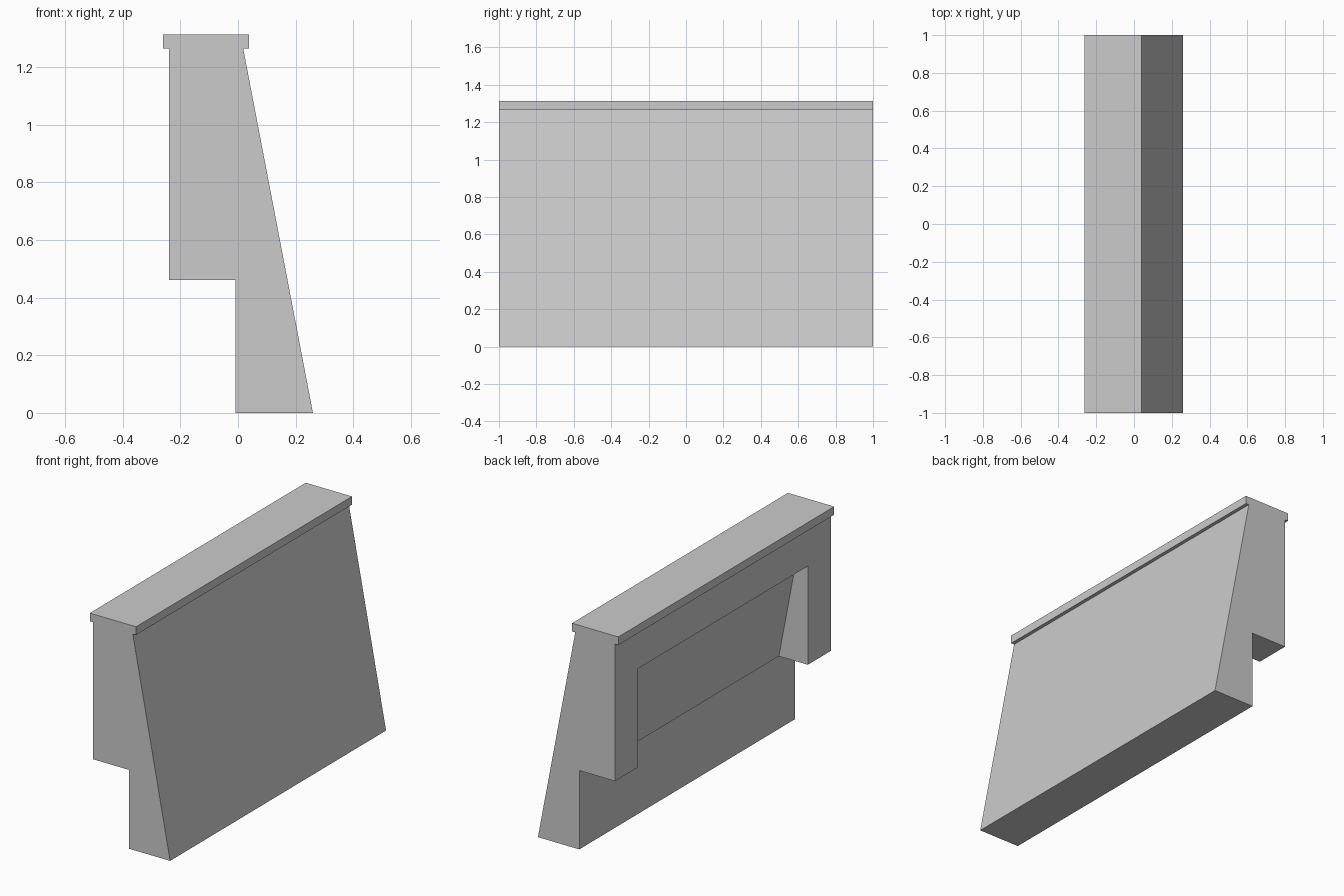
import bpy
import bmesh

if "Cube" in bpy.data.objects:
    bpy.data.objects.remove(bpy.data.objects["Cube"])


def prism(name, profile, half_length):
    """Extrude an (x, z) profile along y, centred on y = 0."""
    bm = bmesh.new()
    face = bm.faces.new([bm.verts.new((x, -half_length, z)) for x, z in profile])
    ext = bmesh.ops.extrude_face_region(bm, geom=[face])
    verts = [v for v in ext["geom"] if isinstance(v, bmesh.types.BMVert)]
    bmesh.ops.translate(bm, verts=verts, vec=(0, 2 * half_length, 0))
    bmesh.ops.recalc_face_normals(bm, faces=bm.faces)
    mesh = bpy.data.meshes.new(name)
    bm.to_mesh(mesh)
    bm.free()
    obj = bpy.data.objects.new(name, mesh)
    bpy.context.collection.objects.link(obj)
    return obj


# Wall section: battered face, stepped back and overhanging cap
wall = prism("parapet_wall", [
    (-0.008, 0), (0.26, 0), (0.018, 1.265), (0.039, 1.265), (0.039, 1.313),
    (-0.261, 1.313), (-0.261, 1.265), (-0.24, 1.265), (-0.24, 0.462), (-0.008, 0.462),
], 1.0)

# Recess in the back, open below, its wall parallel to the battered face
recess = prism("recess_cutter", [
    (-0.30, 0.44), (-0.048, 0.44), (-0.162, 1.04), (-0.30, 1.04),
], 0.786)
recess.hide_render = True

cut = wall.modifiers.new("recess", 'BOOLEAN')
cut.operation = 'DIFFERENCE'
cut.solver = 'EXACT'
cut.object = recess
bpy.context.view_layer.objects.active = wall
bpy.ops.object.modifier_apply(modifier=cut.name)
bpy.data.objects.remove(recess, do_unlink=True)
